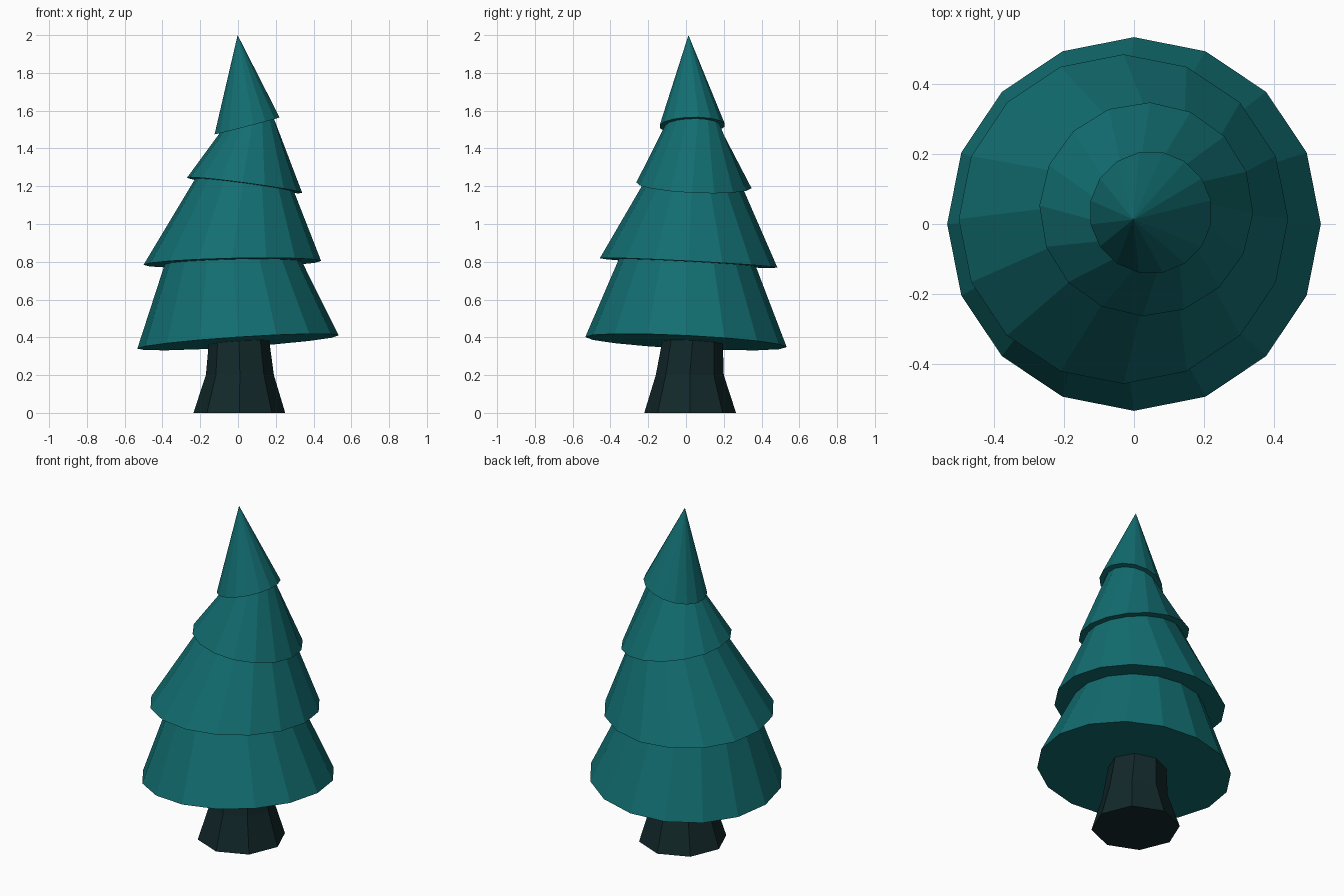
import bpy, bmesh, math

if "Cube" in bpy.data.objects:
    bpy.data.objects.remove(bpy.data.objects["Cube"])

SIDES = 16


def material(name, color):
    m = bpy.data.materials.new(name)
    m.diffuse_color = color
    m.use_nodes = True
    m.node_tree.nodes["Principled BSDF"].inputs["Base Color"].default_value = m.diffuse_color
    return m


def add_ring(bm, sides, cx, cy, r, z, sx=0.0, sy=0.0, turn=0.0):
    """Tilted ring: sx and sy are the slopes of its plane."""
    ring = []
    for i in range(sides):
        a = math.radians(turn) + 2 * math.pi * i / sides
        dx, dy = r * math.cos(a), r * math.sin(a)
        ring.append(bm.verts.new((cx + dx, cy + dy, z + sx * dx + sy * dy)))
    return ring


def build(name, sides, rings, mat, apex=None):
    """Skin a stack of rings, closed below and by a cap or an apex above."""
    bm = bmesh.new()
    loops = [add_ring(bm, sides, *r) for r in rings]
    for a, b in zip(loops, loops[1:]):
        for i in range(sides):
            j = (i + 1) % sides
            bm.faces.new((a[i], a[j], b[j], b[i]))
    bm.faces.new(loops[0][::-1])
    if apex:
        tip = bm.verts.new(apex)
        for i in range(sides):
            bm.faces.new((loops[-1][i], loops[-1][(i + 1) % sides], tip))
    else:
        bm.faces.new(loops[-1])
    bmesh.ops.recalc_face_normals(bm, faces=bm.faces)
    me = bpy.data.meshes.new(name)
    bm.to_mesh(me)
    bm.free()
    me.materials.append(mat)
    ob = bpy.data.objects.new(name, me)
    bpy.context.collection.objects.link(ob)
    return ob


teal = material("needles", (0.006, 0.155, 0.165, 1))
dark = material("bark", (0.006, 0.021, 0.023, 1))

# Flared eight-sided trunk, its top lying on the underside of the foliage
build("trunk", 8, [
    (0.007, 0.022, 0.243, 0.0),
    (0.01, 0.02, 0.18, 0.2),
    (0.005, 0.035, 0.16, 0.375, 0.066, -0.05),
], dark)

# Foliage: each tier is a tilted rim, then a narrower ring under the next rim
build("foliage", SIDES, [
    (0.0, 0.0, 0.533, 0.375, 0.066, -0.05),
    (-0.025, 0.007, 0.363, 0.794, 0.022, -0.053),
    (-0.03, 0.014, 0.470, 0.794, 0.022, -0.053),
    (0.035, 0.038, 0.262, 1.205, -0.133, -0.045, -2),
    (0.035, 0.042, 0.305, 1.205, -0.133, -0.045, -2),
    (0.047, 0.034, 0.146, 1.52, 0.26, 0.02, 11.25),
    (0.048, 0.033, 0.175, 1.52, 0.26, 0.02, 11.25),
], teal, apex=(-0.002, 0.013, 2.0))
